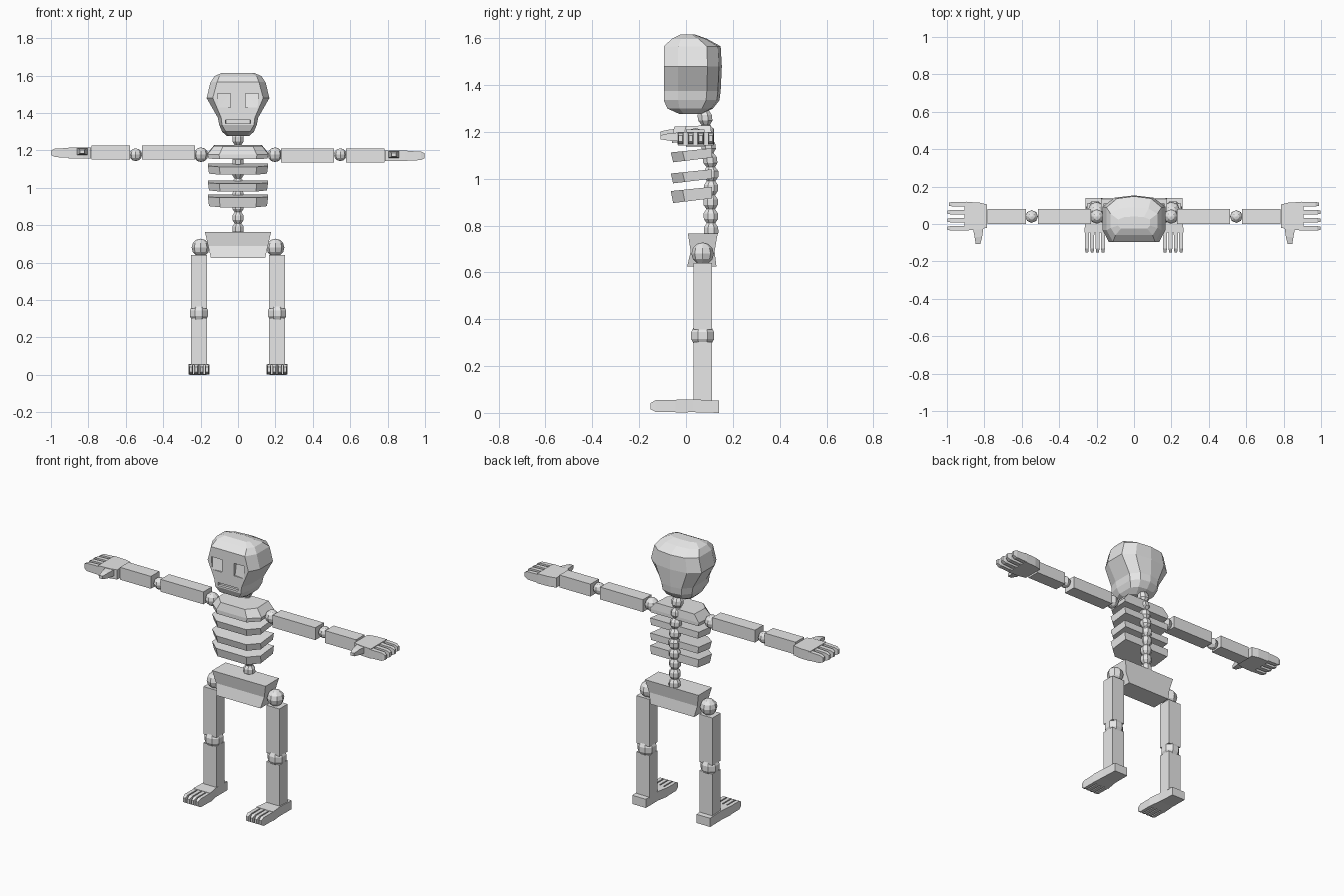
import bpy, bmesh, math
from mathutils import Vector

if "Cube" in bpy.data.objects:
    bpy.data.objects.remove(bpy.data.objects["Cube"])

bone = bpy.data.materials.new("bone_grey")
bone.diffuse_color = (0.8, 0.8, 0.8, 1)
bone.use_nodes = True
bone.node_tree.nodes["Principled BSDF"].inputs["Base Color"].default_value = bone.diffuse_color


def finish(name, bm):
    bmesh.ops.recalc_face_normals(bm, faces=bm.faces)
    me = bpy.data.meshes.new(name)
    bm.to_mesh(me)
    bm.free()
    me.materials.append(bone)
    ob = bpy.data.objects.new(name, me)
    bpy.context.collection.objects.link(ob)
    return ob


def loft(name, rings, tri_caps=False):
    """Skin a stack of equal-length point rings and cap both ends."""
    bm = bmesh.new()
    vs = [[bm.verts.new(p) for p in r] for r in rings]
    n = len(rings[0])
    for a, b in zip(vs, vs[1:]):
        for i in range(n):
            j = (i + 1) % n
            bm.faces.new((a[i], a[j], b[j], b[i]))
    caps = [bm.faces.new(vs[0]), bm.faces.new(vs[-1])]
    if tri_caps:
        bmesh.ops.triangulate(bm, faces=caps)
    return finish(name, bm)


def rect(axis, t, u0, u1, v0, v1):
    """Rectangle across an axis: u, v are the other two axes in xyz order."""
    out = []
    for u, v in ((u0, v0), (u1, v0), (u1, v1), (u0, v1)):
        p = [u, v]
        p.insert("xyz".index(axis), t)
        out.append(p)
    return out


def bar(name, axis, *sections):
    return loft(name, [rect(axis, *s) for s in sections])


def circle(x, y, z, r, n=8):
    return [(x + r * math.cos(2 * math.pi * (i + .5) / n),
             y + r * math.sin(2 * math.pi * (i + .5) / n), z) for i in range(n)]


def ball(name, c, r):
    bm = bmesh.new()
    bmesh.ops.create_uvsphere(bm, u_segments=8, v_segments=6, radius=r)
    bmesh.ops.translate(bm, verts=bm.verts, vec=Vector(c))
    return finish(name, bm)


def cut(target, cutter):
    m = target.modifiers.new("cut", "BOOLEAN")
    m.operation, m.object, m.solver = "DIFFERENCE", cutter, "EXACT"
    cutter.hide_render = True
    cutter.hide_set(True)


# Skull: horizontal rings (z, face half width, half width, front y, back y)
def skull_ring(z, f, w, yf, yb):
    half = [(f, yf), (w, yf * .35), (w, yb * .6), (w * .62, yb * .92)]
    return ([(x, y, z) for x, y in half] + [(0, yb, z)]
            + [(-x, y, z) for x, y in reversed(half)])


skull = loft("skull", [skull_ring(*s) for s in (
    (1.277, .045, .060, -.030, .070), (1.300, .065, .085, -.080, .115),
    (1.335, .085, .100, -.095, .143), (1.375, .090, .108, -.095, .148),
    (1.480, .135, .168, -.095, .153), (1.565, .112, .147, -.095, .148),
    (1.597, .100, .125, -.060, .090), (1.615, .070, .085, -.025, .040))])

# Eye sockets sink toward the brow and nose; the mouth is a slot
for s, side in ((-1, "left"), (1, "right")):
    back = [(s * .04, -.07, 1.505), (s * .11, -.082, 1.505),
            (s * .105, -.095, 1.43), (s * .04, -.085, 1.43)]
    front = [(x, -.2, z) for x, y, z in back]
    cut(skull, loft(side + "_eye_cutter", [front, back], True))
cut(skull, bar("mouth_cutter", "y", (-.2, -.075, .075, 1.34, 1.362),
               (-.08, -.065, .065, 1.345, 1.362)))


# Spine: a beaded column with a gentle backward curve
def spine_y(z):
    pts = ((.74, .108), (.9, .105), (1.03, .108), (1.12, .098), (1.2, .088), (1.31, .075))
    for (z0, y0), (z1, y1) in zip(pts, pts[1:]):
        if z <= z1:
            return y0 + (y1 - y0) * (z - z0) / (z1 - z0)
    return pts[-1][1]


spine_rings = []
for i in range(9):
    for dz, r in ((0, .020), (.018, .033), (.042, .033)):
        z = .75 + i * .06 + dz
        spine_rings.append(circle(0, spine_y(z), z, r))
spine_rings.append(circle(0, spine_y(1.295), 1.295, .02))
loft("spine", spine_rings)


# Collar and ribs: slabs with chamfered front corners, tipped down at the front
def slab_ring(z, w, yf, yb, drop):
    pts = [(-w, yb), (-w, yf + .05), (-w * .62, yf), (w * .62, yf), (w, yf + .05), (w, yb)]
    return [(x, y, z - drop * (yb - y) / (yb - yf)) for x, y in pts]


loft("collar", [slab_ring(1.165, .158, -.06, .11, .012),
                slab_ring(1.185, .163, -.06, .11, .008),
                slab_ring(1.228, .128, -.05, .105, .006)])
for i, (lo, hi) in enumerate(((1.09, 1.13), (1.0, 1.04), (.916, .965))):
    loft("rib_%d" % (i + 1), [slab_ring(lo, .155, -.055, .11, .02),
                              slab_ring(hi, .161, -.065, .11, .018)])

# Pelvis
bar("pelvis", "z", (.625, -.145, .145, .005, .13),
    (.69, -.16, .16, .02, .122), (.765, -.177, .177, .008, .135))

# Arms and hands: (side, sign, height of the bones)
for side, s, z in (("left", -1, 1.188), ("right", 1, 1.172)):
    y, h = .04, .037
    ball(side + "_shoulder", (s * .198, y, 1.177), .039)
    ball(side + "_elbow", (s * .547, y, 1.177), .034)
    for part, x0, x1 in (("upper_arm", .23, .513), ("forearm", .578, .783)):
        bar(side + "_" + part, "x", *[(s * x, y - .04, y + .04, z - h, z + h) for x in (x0, x1)])
    z0, z1 = z - .03, z + .028
    bar(side + "_palm", "x", (s * .787, -.02, .105, z0, z1),
        (s * .83, -.03, .115, z0, z1), (s * .905, -.035, .118, z0, z1))
    for i in range(4):
        c = -.023 + i * .043
        tip = .998 if i < 3 else .99
        bar("%s_finger_%d" % (side, i + 1), "x",
            (s * .895, c - .013, c + .013, z0 + .003, z1 - .003),
            (s * (tip - .02), c - .012, c + .012, z0 + .006, z1 - .006),
            (s * tip, c - .008, c + .008, z0 + .016, z1 - .016))
    bar(side + "_thumb", "y", (-.02, *sorted((s * .805, s * .862)), z - .012, z + .026),
        (-.07, *sorted((s * .812, s * .852)), z - .010, z + .022),
        (-.108, *sorted((s * .822, s * .846)), z - .004, z + .014))

# Legs and feet
for side, s in (("left", -1), ("right", 1)):
    cx, cy = s * .209, .071
    ball(side + "_hip", (s * .2, cy, .68), .048)
    for part, lo, hi in (("thigh", .355, .64), ("shin", .05, .303)):
        bar(side + "_" + part, "z", *[(z, cx - .043, cx + .043, cy - .039, cy + .039)
                                      for z in (lo, hi)])
    loft(side + "_knee", [circle(cx, cy, z, r) for z, r in (
        (.292, .040), (.315, .053), (.345, .053), (.368, .040))])
    bar(side + "_foot", "y",
        (.14, *sorted((s * .168, s * .258)), 0, .052),
        (.03, *sorted((s * .165, s * .26)), .003, .058),
        (-.045, *sorted((s * .153, s * .265)), .002, .056))
    for i in range(4):
        c = s * (.166 + i * .0287)
        bar("%s_toe_%d" % (side, i + 1), "y",
            (-.035, c - .011, c + .011, .003, .054),
            (-.13, c - .0105, c + .0105, .004, .054),
            (-.152, c - .007, c + .007, .016, .042))
